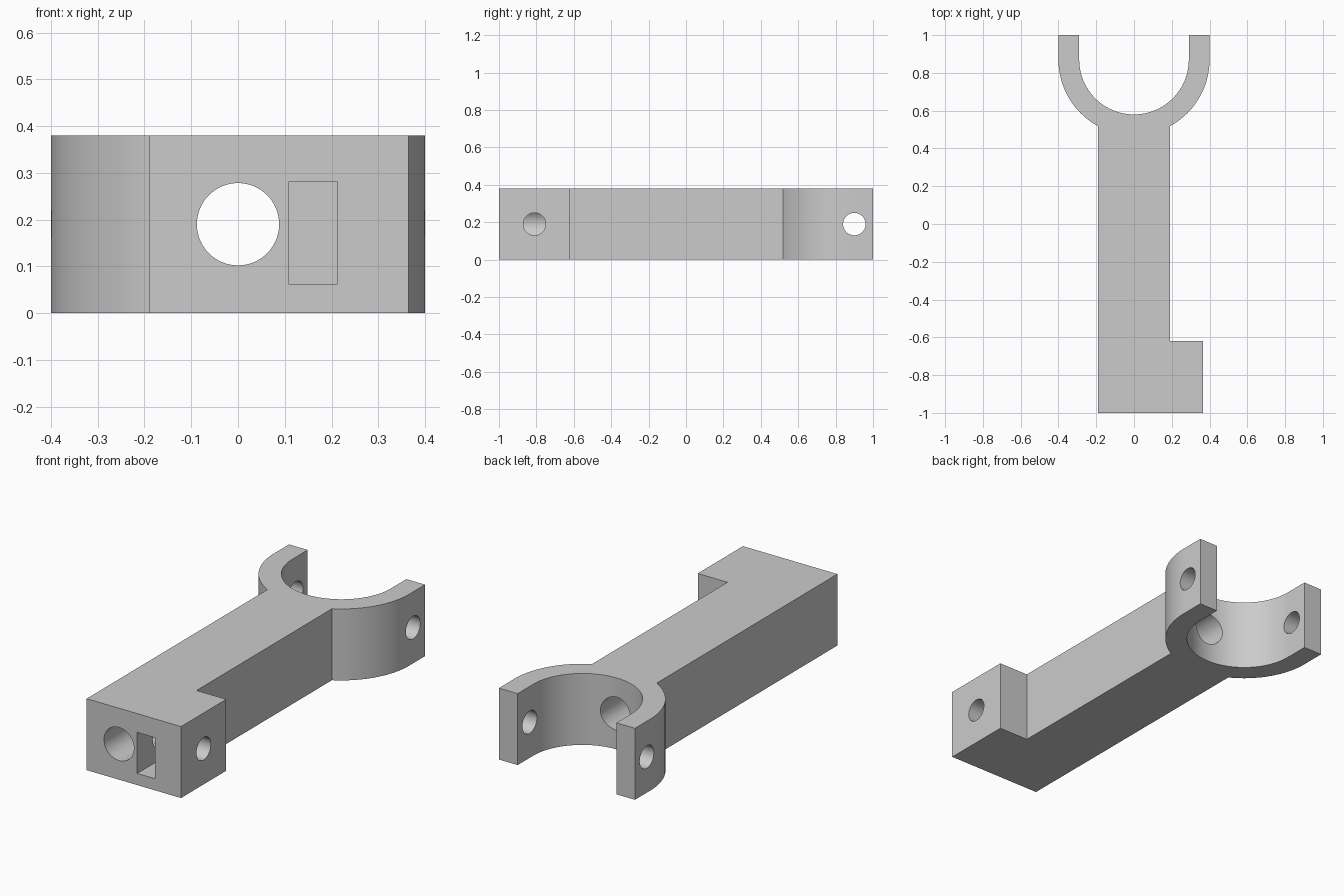
import bpy, bmesh, math

if "Cube" in bpy.data.objects:
    bpy.data.objects.remove(bpy.data.objects["Cube"])

H = 0.38                      # overall height
MID = 0.19                    # height of all hole axes
CY, R_OUT, R_IN = 0.87, 0.40, 0.29   # fork centre and radii

grey = bpy.data.materials.new("grey plastic")
grey.diffuse_color = (0.6, 0.6, 0.6, 1)
grey.use_nodes = True
grey.node_tree.nodes["Principled BSDF"].inputs["Base Color"].default_value = grey.diffuse_color


def arc(radius, start, end, steps=40):
    """Points on the fork circle between two angles in radians."""
    return [(radius * math.cos(start + (end - start) * i / steps),
             CY + radius * math.sin(start + (end - start) * i / steps))
            for i in range(steps + 1)]


def prism(name, outline, height):
    """Extrude a closed outline upward from z = 0."""
    bm = bmesh.new()
    face = bm.faces.new([bm.verts.new((x, y, 0)) for x, y in outline])
    up = bmesh.ops.extrude_face_region(bm, geom=[face])["geom"]
    bmesh.ops.translate(bm, vec=(0, 0, height),
                        verts=[v for v in up if isinstance(v, bmesh.types.BMVert)])
    bmesh.ops.recalc_face_normals(bm, faces=bm.faces)
    mesh = bpy.data.meshes.new(name)
    bm.to_mesh(mesh)
    bm.free()
    mesh.materials.append(grey)
    obj = bpy.data.objects.new(name, mesh)
    bpy.context.collection.objects.link(obj)
    return obj


def rod(name, radius, length, centre, rotation):
    bpy.ops.mesh.primitive_cylinder_add(vertices=64, radius=radius, depth=length,
                                        location=centre, rotation=rotation)
    bpy.context.object.name = name
    return bpy.context.object


# Arm with a side block at the front and a round fork at the back
a = math.acos(0.19 / R_OUT)
outline = [(-0.19, -1), (0.365, -1), (0.365, -0.62), (0.19, -0.62)]
outline += arc(R_OUT, -a, 0) + [(R_OUT, 1), (R_IN, 1)]
outline += arc(R_IN, 0, -math.pi, 80) + [(-R_IN, 1), (-R_OUT, 1)]
outline += arc(R_OUT, -math.pi, -math.pi + a)
arm = prism("forked_arm", outline, H)

# Lengthwise bore, fork pin holes, set screw hole and nut pocket
q = math.pi / 2
cutters = [
    rod("bore_cutter", 0.088, 2.4, (0, 0, MID), (q, 0, 0)),
    rod("pin_hole_cutter", 0.06, 1.2, (0, 0.90, MID), (0, q, 0)),
    rod("screw_hole_cutter", 0.06, 0.5, (0.26, -0.81, MID), (0, q, 0)),
]
bpy.ops.mesh.primitive_cube_add(size=1, location=(0.16, -0.90, 0.171))
pocket = bpy.context.object
pocket.name = "nut_pocket_cutter"
pocket.scale = (0.105, 0.42, 0.218)
cutters.append(pocket)

bpy.ops.object.select_all(action='DESELECT')
bpy.context.view_layer.objects.active = arm
arm.select_set(True)
for cutter in cutters:
    mod = arm.modifiers.new(cutter.name, 'BOOLEAN')
    mod.operation, mod.solver, mod.object = 'DIFFERENCE', 'EXACT', cutter
    bpy.ops.object.modifier_apply(modifier=mod.name)
for cutter in cutters:
    bpy.data.objects.remove(cutter)

bpy.ops.object.shade_smooth_by_angle(angle=math.radians(30))
